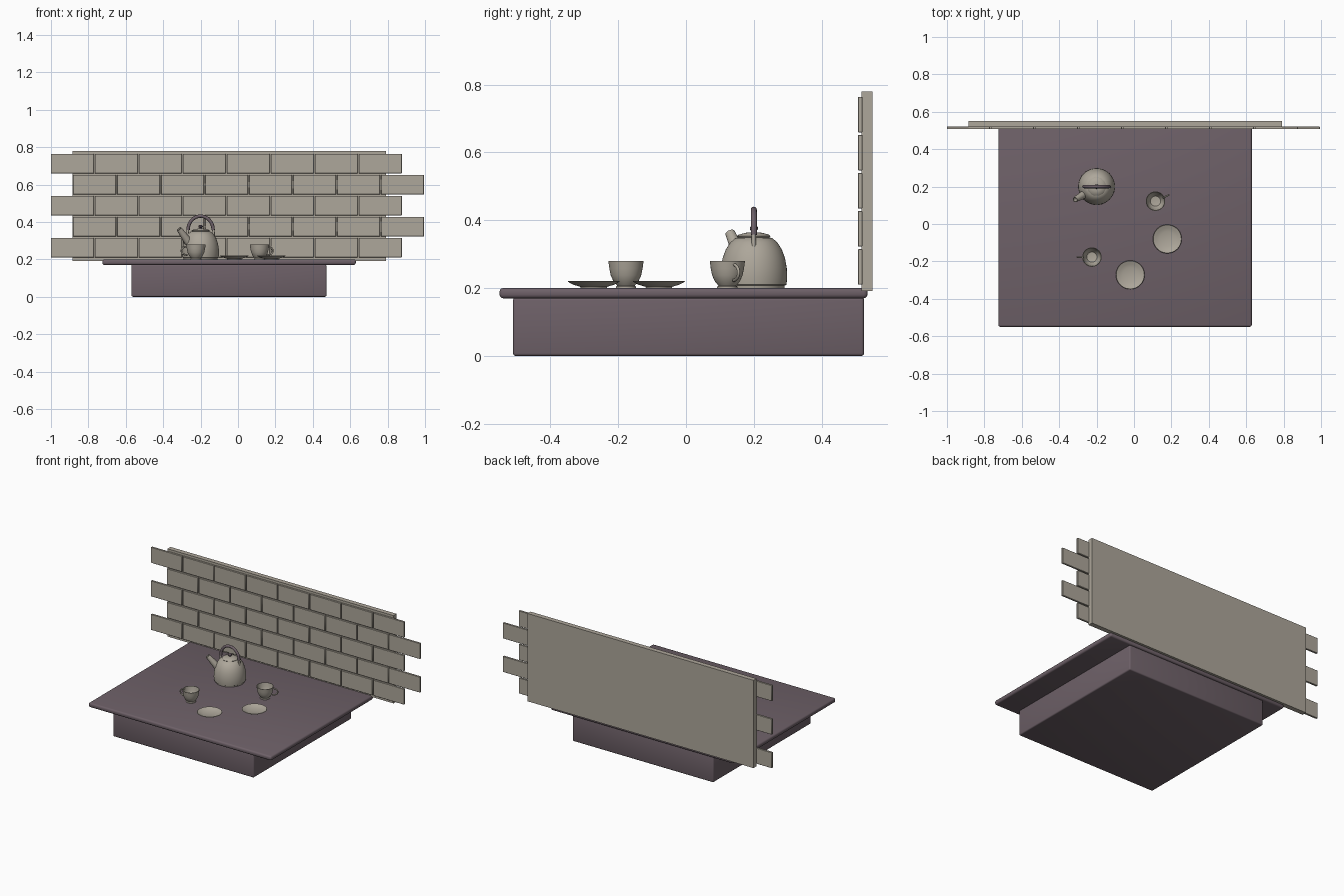
import bpy, bmesh, math
from mathutils import Vector, Matrix

old = bpy.data.objects.get("Cube")
if old:
    bpy.data.objects.remove(old, do_unlink=True)


def material(name, rgb):
    m = bpy.data.materials.new(name)
    m.use_nodes = True
    m.diffuse_color = (*rgb, 1)
    m.node_tree.nodes["Principled BSDF"].inputs["Base Color"].default_value = (*rgb, 1)
    return m


STONE = material("warm grey stone", (0.42, 0.385, 0.325))
MAUVE = material("dark mauve", (0.155, 0.118, 0.138))


def add_object(name, bm, mat, smooth=False):
    bmesh.ops.recalc_face_normals(bm, faces=bm.faces)
    me = bpy.data.meshes.new(name)
    bm.to_mesh(me)
    bm.free()
    me.materials.append(mat)
    ob = bpy.data.objects.new(name, me)
    bpy.context.collection.objects.link(ob)
    if smooth:
        bpy.ops.object.select_all(action="DESELECT")
        ob.select_set(True)
        bpy.context.view_layer.objects.active = ob
        bpy.ops.object.shade_smooth_by_angle(angle=math.radians(40))
    return ob


def box(name, lo, hi, mat, bevel=0.0, segments=3):
    bm = bmesh.new()
    bmesh.ops.create_cube(bm, size=1)
    lo, hi = Vector(lo), Vector(hi)
    bmesh.ops.scale(bm, vec=hi - lo, verts=bm.verts)
    bmesh.ops.translate(bm, vec=(lo + hi) / 2, verts=bm.verts)
    if bevel:
        bmesh.ops.bevel(bm, geom=bm.edges[:], offset=bevel, segments=segments,
                        profile=0.5, affect="EDGES")
    return add_object(name, bm, mat, smooth=bool(bevel))


def lathe(name, profile, centre, mat, steps=48):
    """Spin a (radius, height) profile around a vertical axis."""
    bm = bmesh.new()
    verts = [bm.verts.new((r, 0, z)) for r, z in profile]
    edges = [bm.edges.new(pair) for pair in zip(verts, verts[1:])]
    bmesh.ops.spin(bm, geom=verts + edges, cent=(0, 0, 0), axis=(0, 0, 1),
                   angle=math.tau, steps=steps)
    bmesh.ops.remove_doubles(bm, verts=bm.verts, dist=0.0001)
    bmesh.ops.translate(bm, vec=centre, verts=bm.verts)
    return add_object(name, bm, mat, smooth=True)


def tube(name, points, radius, mat):
    """Round rod along a path."""
    cu = bpy.data.curves.new(name, "CURVE")
    cu.dimensions = "3D"
    cu.bevel_depth = radius
    cu.bevel_resolution = 4
    cu.use_fill_caps = True
    sp = cu.splines.new("POLY")
    sp.points.add(len(points) - 1)
    for p, co in zip(sp.points, points):
        p.co = (*co, 1)
    sp.use_smooth = True
    cu.materials.append(mat)
    ob = bpy.data.objects.new(name, cu)
    bpy.context.collection.objects.link(ob)
    return ob


# Counter
TOP = 0.2
box("counter_base", (-0.57, -0.51, 0), (0.473, 0.525, 0.172), MAUVE, 0.008)
box("counter_top", (-0.725, -0.55, 0.17), (0.63, 0.535, TOP), MAUVE, 0.011)

# Back wall with staggered bricks
box("wall_panel", (-0.885, 0.518, 0.192), (0.79, 0.55, 0.78), STONE)
PITCH = 0.2352
for row in range(5):
    start = -1.0 if row % 2 == 0 else -0.882
    z = 0.21 + row * 0.1123
    for col in range(8):
        x = start + col * PITCH
        box("brick", (x, 0.507, z), (x + PITCH - 0.006, 0.52, z + 0.105), STONE, 0.0015, 1)

# Kettle body, lid and knob
KETTLE = Vector((-0.2, 0.2, TOP))
lathe("kettle_body", [(0, 0), (0.09, 0), (0.091, 0.007), (0.096, 0.01), (0.0985, 0.03),
                      (0.097, 0.06), (0.092, 0.088), (0.083, 0.113), (0.07, 0.134),
                      (0.055, 0.147), (0.04, 0.151), (0, 0.152)], KETTLE, STONE)
lathe("kettle_lid", [(0, 0.145), (0.046, 0.149), (0.049, 0.153), (0.046, 0.157),
                     (0.025, 0.163), (0, 0.165)], KETTLE, STONE)
lathe("kettle_knob", [(0, 0.163), (0.007, 0.163), (0.006, 0.168), (0.012, 0.173),
                      (0.012, 0.179), (0.007, 0.184), (0, 0.185)], KETTLE, MAUVE, 24)

# Tapered spout with an open mouth
base, tip = Vector((-0.245, 0.172, 0.265)), Vector((-0.315, 0.13, 0.363))
axis = tip - base
length = axis.length
spout = lathe("kettle_spout", [(0, 0), (0.025, 0), (0.0145, length), (0.0115, length),
                               (0.0115, length - 0.03), (0, length - 0.03)],
              (0, 0, 0), STONE, 24)
spout.data.transform(Matrix.Translation(base) @ axis.to_track_quat("Z", "Y").to_matrix().to_4x4())

# Arched handle on two brackets
arc = [math.pi * i / 24 for i in range(25)]
tube("kettle_handle", [KETTLE + Vector((0.067 * math.cos(a), 0, 0.157 + 0.074 * math.sin(a)))
                       for a in arc], 0.009, MAUVE)
for side in (-1, 1):
    foot = KETTLE + Vector((side * 0.071, 0, 0.118))
    tube("handle_bracket", [foot, foot + Vector((side * -0.003, 0, 0.045))], 0.0065, STONE)


# Cups with ring handles
def cup(x, y, turn):
    centre = Vector((x, y, TOP))
    lathe("cup", [(0, 0), (0.03, 0), (0.03, 0.004), (0.026, 0.007), (0.037, 0.02),
                  (0.045, 0.038), (0.049, 0.058), (0.052, 0.08), (0.049, 0.08),
                  (0.045, 0.055), (0.038, 0.033), (0.027, 0.016), (0, 0.012)], centre, STONE)
    out = Vector((math.cos(turn), math.sin(turn), 0))
    path = [centre + out * (0.044 + 0.034 * math.sin(a)) + Vector((0, 0, 0.046 + 0.023 * math.cos(a)))
            for a in arc]
    tube("cup_handle", path, 0.0045, STONE)


cup(-0.225, -0.177, math.pi)
cup(0.115, 0.122, math.radians(25))

# Saucers
for x, y in ((0.178, -0.08), (-0.02, -0.272)):
    lathe("saucer", [(0, 0), (0.038, 0), (0.04, 0.004), (0.06, 0.01), (0.077, 0.019),
                     (0.075, 0.021), (0.058, 0.014), (0.04, 0.008), (0, 0.007)],
          (x, y, TOP), STONE)
